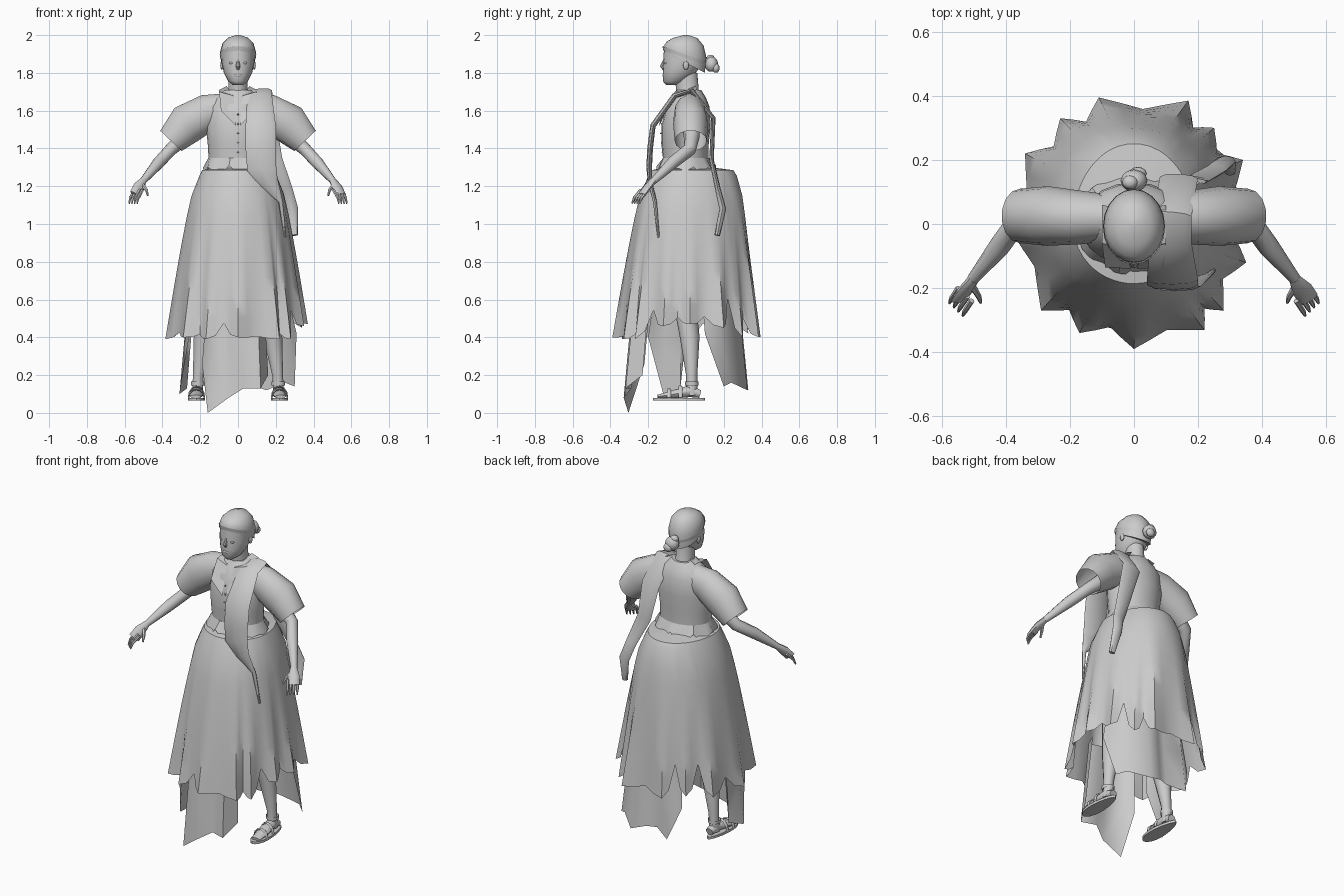
import bpy, bmesh, math
from mathutils import Vector

cube = bpy.data.objects.get("Cube")
if cube:
    bpy.data.objects.remove(cube, do_unlink=True)

grey = bpy.data.materials.new("plain grey")
grey.use_nodes = True
grey.diffuse_color = (0.6, 0.6, 0.6, 1)
grey.node_tree.nodes["Principled BSDF"].inputs["Base Color"].default_value = grey.diffuse_color


def loft(name, rings, closed=True, caps=True, angle=40):
    """Skin a list of equal-length point rings."""
    bm = bmesh.new()
    rows = [[bm.verts.new(p) for p in ring] for ring in rings]
    n = len(rows[0])
    for a, b in zip(rows, rows[1:]):
        for i in range(n if closed else n - 1):
            j = (i + 1) % n
            bm.faces.new((a[i], a[j], b[j], b[i]))
    if closed and caps:
        bm.faces.new(rows[0][::-1])
        bm.faces.new(rows[-1])
    bmesh.ops.recalc_face_normals(bm, faces=bm.faces)
    mesh = bpy.data.meshes.new(name)
    bm.to_mesh(mesh)
    bm.free()
    ob = bpy.data.objects.new(name, mesh)
    mesh.materials.append(grey)
    bpy.context.collection.objects.link(ob)
    bpy.context.view_layer.objects.active = ob
    for o in bpy.context.selected_objects:
        o.select_set(False)
    ob.select_set(True)
    bpy.ops.object.shade_smooth_by_angle(angle=math.radians(angle))
    return ob


def oval(z, cy, rx, ry, tilt=0, n=20, cx=0):
    ring = []
    for i in range(n):
        a = 2 * math.pi * i / n
        y = ry * math.sin(a)
        ring.append(Vector((cx + rx * math.cos(a), cy + y, z + tilt * y)))
    return ring


def tube(name, path, radii, ref=(0, 1, 0), n=10, caps=True):
    """Sweep an ellipse: first radius lies along ref, second across it."""
    pts = [Vector(p) for p in path]
    rings = []
    for i, p in enumerate(pts):
        t = (pts[min(i + 1, len(pts) - 1)] - pts[max(i - 1, 0)]).normalized()
        u = Vector(ref)
        u = (u - t * u.dot(t)).normalized()
        v = t.cross(u)
        r = radii[i]
        a, b = r if isinstance(r, tuple) else (r, r)
        rings.append([p + u * a * math.cos(k * math.tau / n) + v * b * math.sin(k * math.tau / n)
                      for k in range(n)])
    return loft(name, rings, caps=caps)


def ball(name, loc, size):
    rings = []
    for i in range(1, 8):
        a = math.pi * i / 8
        s = math.sin(a)
        rings.append(oval(loc[2] - size[2] * math.cos(a), loc[1], size[0] * s, size[1] * s, n=12, cx=loc[0]))
    return loft(name, rings, angle=60)


# Head, neck and hair
loft("neck", [oval(1.62, .03, .065, .07), oval(1.68, .01, .052, .06), oval(1.80, 0, .05, .06)])
loft("face", [oval(1.735, -.075, .025, .03), oval(1.755, -.06, .052, .062), oval(1.80, -.035, .075, .088),
              oval(1.85, -.02, .086, .102), oval(1.92, -.012, .088, .105)], angle=60)
loft("hair_cap", [oval(1.855, -.008, .09, .108, -.5), oval(1.91, -.006, .095, .114, -.25),
                  oval(1.955, -.005, .083, .098, -.1), oval(1.985, -.005, .055, .065), oval(2.0, 0, .01, .012)],
     angle=60)
loft("headband", [oval(1.88, -.008, .094, .113, -.35), oval(1.9, -.008, .097, .117, -.35)], caps=False)
ball("hair_bun", (0, .135, 1.845), (.042, .035, .042))
ball("hair_bun_twist", (.012, .158, 1.825), (.028, .02, .026))
ball("hair_bun_knot", (-.012, .13, 1.875), (.025, .022, .022))
tube("nose", [(0, -.116, 1.87), (0, -.126, 1.835), (0, -.115, 1.82)], [.005, .012, .009], (1, 0, 0), 8)
ball("lips", (0, -.115, 1.787), (.022, .01, .009))

# Bodice with lapels and buttons
loft("bodice", [oval(1.24, 0, .155, .12), oval(1.33, 0, .155, .12), oval(1.42, -.005, .16, .125),
                oval(1.52, 0, .17, .13), oval(1.62, .01, .16, .115), oval(1.67, .015, .125, .09),
                oval(1.71, .015, .07, .065)])
peplum = oval(1.28, 0, .185, .16, n=24)
for i, p in enumerate(peplum):
    p.z += .03 * math.sin(i * 2.3)
loft("peplum", [oval(1.35, 0, .157, .123, n=24), peplum], caps=False)
for i in range(5):
    ball("button", (0, -.132 + .004 * abs(i - 2), 1.38 + i * .05), (.005, .005, .005))

for s in (1, -1):
    def m(*pts):
        return [(x * s, y, z) for x, y, z in pts]
    side = "left_" if s > 0 else "right_"
    loft(side + "lapel", [m((.01, -.14, 1.52), (.09, -.135, 1.6)), m((.025, -.075, 1.68), (.1, -.06, 1.7)),
                          m((.06, .05, 1.73), (.1, .06, 1.71))], closed=False)
    ball(side + "eye", (s * .035, -.105, 1.852), (.013, .012, .007))
    ball(side + "ear", (s * .086, 0, 1.84), (.008, .015, .024))
    # Puffed sleeve and arm
    tube(side + "sleeve", m((.06, .02, 1.61), (.16, .02, 1.59), (.27, .025, 1.53), (.355, .025, 1.44)),
         [(.07, .085), (.083, .1), (.093, .11), (.085, .08)], n=14, caps=False)
    tube(side + "arm", m((.18, .03, 1.56), (.28, .03, 1.46), (.355, .02, 1.395), (.42, -.07, 1.325), (.505, -.175, 1.225)),
         [.045, .042, .035, .033, .018])
    tube(side + "palm", m((.5, -.17, 1.232), (.525, -.205, 1.195), (.545, -.235, 1.155)),
         [.018, (.032, .016), (.032, .012)], (1, 0.6, 0))
    for k in range(4):
        x, y = .568 - k * .014, -.212 - k * .013
        tube(side + "finger", m((x - .02, y + .012, 1.18), (x + .002, y - .022, 1.14), (x + .008, y - .035, 1.108)),
             [.009, .008, .004], n=6)
    tube(side + "thumb", m((.508, -.188, 1.21), (.485, -.225, 1.18), (.478, -.245, 1.15)), [.012, .009, .005], n=6)
    # Leg, foot and sandal
    tube(side + "leg", m((.11, .0, .95), (.15, -.01, .6), (.185, .02, .4), (.21, .03, .2), (.215, .03, .09)),
         [.085, .06, .052, .03, .03])
    tube(side + "foot", m((.213, .075, .1), (.215, .02, .115), (.22, -.07, .098), (.225, -.15, .086)),
         [(.025, .022), (.03, .033), (.037, .022), (.028, .01)], (1, 0, 0))
    loft(side + "sandal_sole", [[Vector((s * .22 + .043 * math.cos(a) * (1 - .25 * math.sin(a)),
                                         -.038 + .138 * math.sin(a), z))
                                 for a in [k * math.tau / 20 for k in range(20)]] for z in (.065, .08)])
    for y, h in ((-.09, .045), (-.03, .06)):
        tube(side + "sandal_strap", m(*[(.22 + .042 * math.cos(a), y, .08 + h * math.sin(a))
                                        for a in [k * math.pi / 6 for k in range(7)]]),
             [(.011, .005)] * 7, n=6)
    loft(side + "ankle_strap", [oval(z, .03, .036, .036, cx=s * .214) for z in (.145, .165)], caps=False)

# Scarf over the left shoulder
tube("scarf", [(.25, -.145, .93), (.225, -.165, 1.12), (.165, -.19, 1.22), (.125, -.195, 1.3), (.12, -.19, 1.4),
               (.12, -.175, 1.52), (.115, -.06, 1.68), (.12, .03, 1.705), (.14, .145, 1.56), (.19, .135, 1.34),
               (.255, .17, 1.18), (.285, .195, 1.08), (.3, .165, .94)],
     [(.006, .006), (.012, .01), (.05, .012), (.078, .015), (.08, .015), (.08, .015), (.065, .015), (.06, .015),
      (.06, .012), (.045, .012), (.035, .015), (.033, .018), (.018, .015)], (1, 0, 0), 8)

# Overskirt: oval waist flaring to a ragged hem; last value is the slit height after each point
peaks = [(.37, .02, .47, .05), (.34, .2, .45, .18), (.25, .3, .4, .1), (.17, .385, .4, .03),
         (-.11, .395, .4, .18), (-.23, .33, .42, .18), (-.34, .22, .4, .08), (-.385, -.02, .39, .03),
         (-.29, -.27, .4, .02), (-.17, -.34, .39, .08), (0, -.39, .4, .01), (.22, -.33, .39, .03),
         (.28, -.27, .39, .12), (.35, -.12, .46, .04)]
hem = []
for i, p in enumerate(peaks):
    a, b = Vector(p[:3]), Vector(peaks[(i + 1) % len(peaks)][:3])
    fold = .92 if (a - b).length > .2 else .88
    hem.append(a)
    for t, rise in ((.25, .2), (.5, 1), (.75, .2)):
        q = a.lerp(b, t)
        inward = 1 - (1 - fold) * (1 - abs(2 * t - 1))
        hem.append(Vector((q.x * inward, q.y * inward, q.z + p[3] * rise)))


def waist(p, grow, z):
    a = math.atan2(p.y, p.x)
    back = .27 if p.y > 0 else .2
    return Vector((.205 * grow * math.cos(a), back * grow * math.sin(a), z))


rings = [[waist(p, .5, 1.3) for p in hem], [waist(p, .93, 1.285) for p in hem]]
for k in range(9):
    t = k / 8
    ring = []
    for i, p in enumerate(hem):
        w = waist(p, 1, 1.255)
        f = t ** .62
        # Folds fade out towards the waist
        smooth = (hem[i - 2] + hem[(i + 2) % len(hem)] + p * 2) / 4
        q = smooth.lerp(p, t)
        ring.append(Vector((w.x + (q.x - w.x) * f, w.y + (q.y - w.y) * f, w.z + (p.z - w.z) * t)))
    rings.append(ring)
loft("overskirt", rings, caps=False, angle=50)


# Torn underskirt panels
def panel(name, edge):
    edge = [Vector(p) for p in edge]
    rows = []
    for t in (0, .5, 1):
        rows.append([Vector((p.x * (.85 + .15 * t), p.y * (.85 + .15 * t), .62 + (p.z - .62) * t)) for p in edge])
    loft(name, rows, closed=False, angle=60)


panel("underskirt_front", [(-.19, -.22, .26), (-.16, -.305, 0), (-.05, -.33, .08), (.03, -.29, .13),
                           (.12, -.32, .13), (.16, -.23, .2)])
panel("underskirt_back", [(.31, .1, .42), (.3, .2, .14), (.25, .24, .16), (.15, .325, .12),
                          (.06, .3, .15), (0, .28, .15), (-.1, .33, .12), (-.16, .27, .3)])
panel("underskirt_side", [(-.26, -.2, .4), (-.31, -.12, .1), (-.27, -.03, .13), (-.28, .0, .4)])
